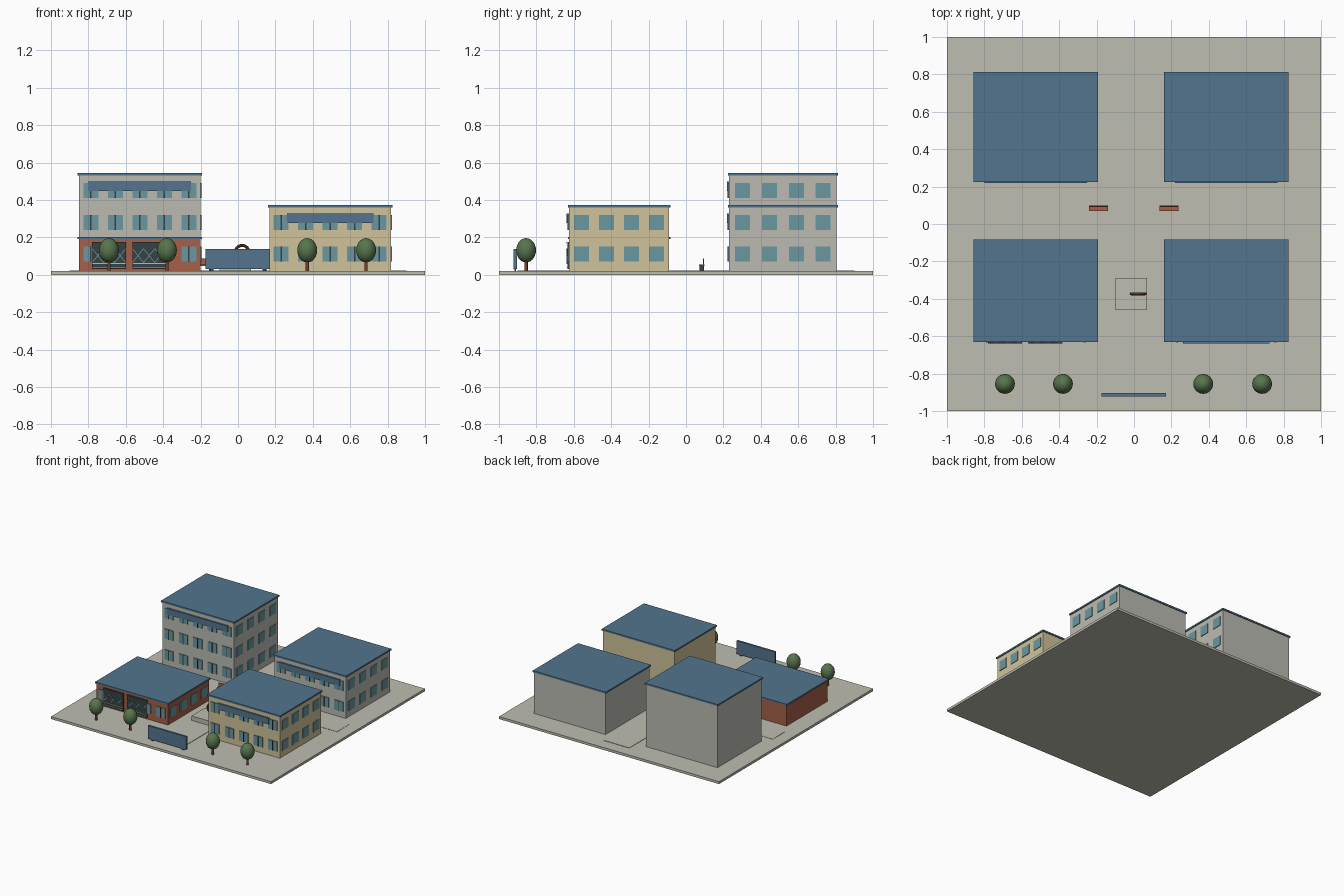
import bpy, math
from mathutils import Vector

cube = bpy.data.objects.get("Cube")
if cube:
    bpy.data.objects.remove(cube, do_unlink=True)


def material(name, srgb):
    mat = bpy.data.materials.new(name)
    mat.use_nodes = True
    col = [(c / 255) ** 2.2 for c in srgb] + [1]
    mat.diffuse_color = col
    mat.node_tree.nodes["Principled BSDF"].inputs["Base Color"].default_value = col
    return mat


PAVING = material("paving", (188, 188, 176))
GREY = material("grey_wall", (186, 186, 176))
CREAM = material("cream_wall", (207, 194, 153))
BRICK = material("brick", (164, 96, 74))
BLUE = material("blue_roof", (84, 116, 140))
GLASS = material("glass", (107, 150, 158))
DARK = material("dark_metal", (58, 68, 68))
LEAF = material("leaf", (88, 116, 78))
WOOD = material("wood", (118, 70, 50))


def box(name, mat, x0, x1, y0, y1, z0, z1):
    """Box given by its bounds."""
    sx, sy, sz = x1 - x0, y1 - y0, z1 - z0
    mesh = bpy.data.meshes.new(name)
    corners = [(x, y, z) for x in (-.5, .5) for y in (-.5, .5) for z in (-.5, .5)]
    verts = [(x * sx, y * sy, z * sz) for x, y, z in corners]
    faces = [(0, 1, 3, 2), (4, 6, 7, 5), (0, 4, 5, 1), (2, 3, 7, 6), (0, 2, 6, 4), (1, 5, 7, 3)]
    mesh.from_pydata(verts, [], faces)
    mesh.materials.append(mat)
    ob = bpy.data.objects.new(name, mesh)
    ob.location = Vector(((x0 + x1) / 2, (y0 + y1) / 2, (z0 + z1) / 2))
    bpy.context.collection.objects.link(ob)
    return ob


def paint(name, mat, smooth=False):
    ob = bpy.context.object
    ob.name = name
    ob.data.materials.append(mat)
    if smooth:
        bpy.ops.object.shade_smooth_by_angle(angle=math.radians(40))
    return ob


FLOOR = 0.02
STOREY = 0.17
WIN = 0.04      # half window width


def building(name, wall, cx, y0, y1, storeys, sign=0, skip_front=()):
    """Block with a flat roof, windows on the front and +x sides, and a sign board."""
    x0, x1 = cx - .325, cx + .325
    top = FLOOR + STOREY * storeys
    box(name + "_walls", wall, x0, x1, y0, y1, FLOOR, top)
    box(name + "_roof", BLUE, x0 - .007, x1 + .007, y0 - .007, y1 + .007, top, top + .013)
    for s in range(storeys):
        z = FLOOR + STOREY * s + .05
        # Front windows, each with a centre bar
        for i in range(-2, 3):
            if i in skip_front:
                continue
            wx = cx + i * .131
            box(name + "_front_window", GLASS, wx - WIN, wx + WIN, y0 - .006, y0 + .002, z, z + .08)
            box(name + "_window_bar", DARK, wx - .003, wx + .003, y0 - .009, y0, z, z + .08)
        # Side windows
        pitch = (y1 - y0) / 4
        for i in range(4):
            wy = y0 + pitch * (i + .5)
            box(name + "_side_window", GLASS, x1 - .002, x1 + .005, wy - WIN, wy + WIN, z, z + .08)
    if sign:
        box(name + "_sign", BLUE, cx - sign, cx + sign, y0 - .013, y0, top - .082, top - .032)


# Ground slab with slightly raised crossing paths
box("ground", PAVING, -1, 1, -1, 1, 0, FLOOR)
box("cross_path", PAVING, -.9, .9, 0, .16, FLOOR, FLOOR + .002)
box("main_path", PAVING, -.115, .115, -.9, .9, FLOOR, FLOOR + .003)

LEFT, RIGHT = -.525, .493
building("shop", BRICK, LEFT, -.625, -.09, 1, skip_front=(-1, 0))
building("cream_house", CREAM, RIGHT, -.625, -.09, 2, sign=.232)
building("tall_block", GREY, LEFT, .231, .805, 3, sign=.275)
building("low_block", GREY, RIGHT, .231, .805, 2, sign=.275)


def bar(name, mat, a, b, y, w=.004):
    """Thin bar between two (x, z) points."""
    dx, dz = b[0] - a[0], b[1] - a[1]
    half = math.hypot(dx, dz) / 2
    ob = box(name, mat, -half, half, -.002, .002, -w / 2, w / 2)
    ob.location = ((a[0] + b[0]) / 2, y, (a[1] + b[1]) / 2)
    ob.rotation_euler.y = -math.atan2(dz, dx)


# Shop fronts with a lattice grille
for sx in (-.69, -.475):
    a, b, low, high = sx - .09, sx + .09, .03, .175
    box("shop_front", DARK, a, b, -.634, -.62, low, high)
    for z in (.04, .06):
        bar("shop_rail", PAVING, (a, z), (b, z), -.636)
    bar("shop_transom", DARK, (a, high - .004), (b, high - .004), -.637, .008)
    step = (b - a) / 3
    for i in range(3):
        l, r = a + i * step, a + (i + 1) * step
        bar("shop_lattice", GLASS, (l, .065), (r, .14), -.636)
        bar("shop_lattice", GLASS, (r, .065), (l, .14), -.636)

# Street trees
for tx in (-.69, -.38, .37, .685):
    bpy.ops.mesh.primitive_cylinder_add(vertices=10, radius=.009, depth=.09, location=(tx, -.855, .065))
    paint("tree_trunk", WOOD, True)
    bpy.ops.mesh.primitive_uv_sphere_add(segments=24, ring_count=14, location=(tx, -.855, .131))
    bpy.context.object.scale = (.053, .053, .065)
    paint("tree_crown", LEAF, True)

# Entrance board
box("entrance_board", BLUE, -.175, .172, -.921, -.904, .03, .137)
for px in (-.14, .14):
    box("board_foot", DARK, px - .01, px + .01, -.917, -.908, FLOOR, .03)

# Plinth with ring sculpture
box("plinth", PAVING, -.1, .07, -.46, -.29, FLOOR, .06)
bpy.ops.mesh.primitive_torus_add(major_segments=24, minor_segments=8, major_radius=.037,
                                 minor_radius=.008, location=(.022, -.373, .12),
                                 rotation=(math.pi / 2, 0, 0))
paint("ring_sculpture", WOOD, True)
box("sculpture_stem", WOOD, .014, .03, -.379, -.367, .06, .08)

# Benches
for bx in (-.19, .187):
    box("bench_seat", BRICK, bx - .051, bx + .051, .07, .1, .048, .055)
    box("bench_back", BRICK, bx - .051, bx + .051, .09, .096, .055, .086)
    for lx in (bx - .04, bx + .036):
        box("bench_leg", DARK, lx, lx + .005, .073, .097, FLOOR, .048)
